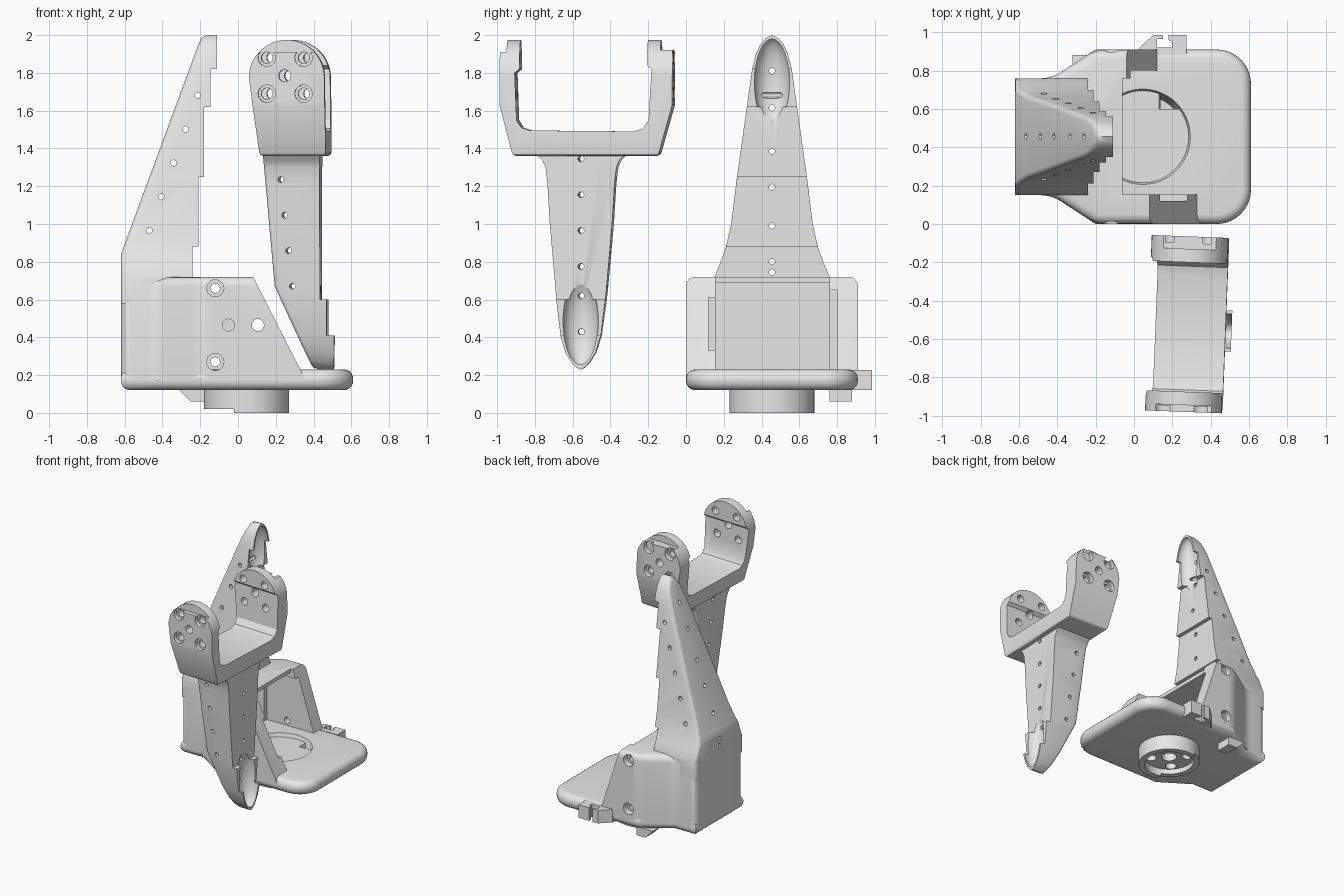
import bpy, bmesh, math
from mathutils import Matrix, Vector

if "Cube" in bpy.data.objects:
    bpy.data.objects.remove(bpy.data.objects["Cube"], do_unlink=True)

grey = bpy.data.materials.new("light_grey")
grey.use_nodes = True
grey.diffuse_color = (0.8, 0.8, 0.8, 1)
grey.node_tree.nodes["Principled BSDF"].inputs["Base Color"].default_value = (0.8, 0.8, 0.8, 1)


def make(name, bm):
    bmesh.ops.recalc_face_normals(bm, faces=bm.faces)
    mesh = bpy.data.meshes.new(name)
    bm.to_mesh(mesh)
    bm.free()
    mesh.materials.append(grey)
    obj = bpy.data.objects.new(name, mesh)
    bpy.context.collection.objects.link(obj)
    return obj


def prism(name, pts, axis, lo, hi):
    """Extrude a 2D outline along an axis."""
    place = {"X": lambda a, b, d: (d, a, b), "Y": lambda a, b, d: (a, d, b),
             "Z": lambda a, b, d: (a, b, d)}[axis]
    bm = bmesh.new()
    face = bm.faces.new([bm.verts.new(place(a, b, lo)) for a, b in pts])
    new = bmesh.ops.extrude_face_region(bm, geom=[face])["geom"]
    shift = Vector(place(0, 0, hi - lo))
    bmesh.ops.translate(bm, vec=shift, verts=[g for g in new if isinstance(g, bmesh.types.BMVert)])
    return make(name, bm)


def box(x0, x1, y0, y1, z0, z1):
    return prism("box", [(x0, y0), (x1, y0), (x1, y1), (x0, y1)], "Z", z0, z1)


def rod(name, axis, a, b, r, lo, hi, r_hi=None, n=32):
    """Cylinder or cone along an axis through (a, b)."""
    bm = bmesh.new()
    bmesh.ops.create_cone(bm, cap_ends=True, segments=n, radius1=r, radius2=r_hi or r, depth=hi - lo)
    mid = (lo + hi) / 2
    turn = {"X": Matrix.Rotation(math.pi / 2, 4, "Y"), "Y": Matrix.Rotation(-math.pi / 2, 4, "X"),
            "Z": Matrix()}[axis]
    pos = {"X": (mid, a, b), "Y": (a, mid, b), "Z": (a, b, mid)}[axis]
    bm.transform(Matrix.Translation(pos) @ turn)
    return make(name, bm)


def ellipsoid(pos, size):
    bm = bmesh.new()
    bmesh.ops.create_uvsphere(bm, u_segments=32, v_segments=20, radius=1)
    bm.transform(Matrix.Translation(pos) @ Matrix.Diagonal((*size, 1)))
    return make("scoop", bm)


def combine(obj, tool, op="DIFFERENCE"):
    """Apply a boolean and throw the tool away."""
    mod = obj.modifiers.new("cut", "BOOLEAN")
    mod.operation, mod.solver, mod.object = op, "EXACT", tool
    bpy.context.view_layer.objects.active = obj
    bpy.ops.object.modifier_apply(modifier=mod.name)
    bpy.data.objects.remove(tool, do_unlink=True)


def bevel(obj, rule, width, segments=3):
    """Round the edges whose two face normals satisfy the rule."""
    bm = bmesh.new()
    bm.from_mesh(obj.data)
    bm.normal_update()
    edges = []
    for e in bm.edges:
        if len(e.link_faces) == 2 and e.calc_face_angle(0) > 0.5:
            p, q = (f.normal for f in e.link_faces)
            if rule(p, q) or rule(q, p):
                edges.append(e)
    bmesh.ops.bevel(bm, geom=edges, offset=width, segments=segments, profile=0.5,
                    affect="EDGES", clamp_overlap=True)
    bm.to_mesh(obj.data)
    bm.free()


def mirrored(half, c):
    """Closed outline from (height, half width) pairs ending in a tip."""
    return [(c + w, z) for z, w in half] + [(c - w, z) for z, w in half[-2::-1]]


def arc(cx, cy, r, a0, a1, n=10):
    return [(cx + r * math.cos(math.radians(a0 + (a1 - a0) * i / n)),
             cy + r * math.sin(math.radians(a0 + (a1 - a0) * i / n))) for i in range(n + 1)]


MID = 0.455  # centre line of the fixed jaw
HUB = 0.045  # turntable centre

# Base plate with rounded rim and a tapered round pocket
back = [(-0.2, 0.91), (-0.43, 0.76), (-0.62, 0.76), (-0.62, 0.15), (-0.43, 0.15), (-0.2, 0)]
plate = prism("base_plate", back + arc(0.43, 0.18, 0.18, -90, 0) + arc(0.43, 0.73, 0.18, 0, 90), "Z", 0.12, 0.23)
bevel(plate, lambda p, q: abs(p.z) > 0.9 and abs(q.z) < 0.1, 0.05, 5)
combine(plate, rod("pocket", "Z", HUB, MID, 0.21, 0.1, 0.24, 0.252, 48))

# Turntable hub under the plate, with screw holes
hub = rod("turntable_hub", "Z", HUB, MID, 0.225, 0, 0.125, n=48)
combine(hub, rod("recess", "Z", HUB, MID, 0.18, -0.05, 0.06, n=48))
combine(hub, box(-0.4, -0.02, 0, 1, -0.1, 0.02))
combine(hub, rod("hole", "Z", HUB, MID, 0.055, -0.1, 0.2))
for sx in (-1, 1):
    for sy in (-1, 1):
        combine(hub, rod("hole", "Z", HUB + sx * 0.095, MID + sy * 0.095, 0.04, -0.1, 0.2))

# Motor housing: hollow, open at the front, sloped side walls
housing = prism("motor_housing", back + [(0.45, 0), (0.45, 0.91)], "Z", 0.17, 0.72)
bevel(housing, lambda p, q: abs(p.y) > 0.5 and (q.z > 0.9 or q.x < -0.3), 0.05, 4)
combine(housing, box(-0.38, 0.6, 0.155, 0.76, 0.2, 0.69))
combine(housing, box(-0.06, 0.6, 0.155, 0.76, 0.2, 0.9))
for top, foot, y0, y1 in ((0.044, 0.355, -0.1, 0.3), (-0.063, 0.136, 0.6, 1.0)):
    slope = [(top, 0.79), (0.6, 0.79), (0.6, 0.1), (foot + 0.02, 0.1), (foot, 0.18)]
    combine(housing, prism("slope", slope, "Y", y0, y1))
combine(housing, box(-0.3, 0.6, 0.12, 0.2, 0.33, 0.61))
combine(housing, box(-0.3, 0.6, 0.7, 0.8, 0.2, 0.65))
combine(housing, rod("cable_hole", "X", MID, 0.465, 0.097, -0.8, -0.2, n=48))
for z in (0.27, 0.66):
    for y in (0, 0.91):
        combine(housing, rod("bore", "Y", -0.12, z, 0.045, y - 0.05, y + 0.05))
    combine(housing, rod("hole", "Y", -0.12, z, 0.025, -0.1, 1))
for x in (-0.05, 0.105):
    combine(housing, rod("hole", "Y", x, 0.465, 0.032, -0.1, 0.3))

# Cable clips
hook = [(0.02, 0.88), (0.02, 0.91), (0.1, 0.985), (0.15, 0.985), (0.15, 0.965), (0.12, 0.965), (0.12, 0.92),
        (0.2, 0.92), (0.2, 0.95), (0.18, 0.96), (0.18, 0.985), (0.275, 0.985), (0.275, 0.88)]
prism("cable_clip", hook, "Z", 0.122, 0.228)
prism("lower_clip", [(-0.32, 0.13), (-0.25, 0.06), (-0.17, 0.06), (-0.17, 0.13)], "Y", 0.76, 0.88)


def finger(name, side, half, centre, scoop, side_holes, face_heights):
    """Stepped side outline crossed with a tapering front outline, then scooped and drilled."""
    obj = prism(name, side, "Y", centre - 0.5, centre + 0.5)
    combine(obj, prism("taper", mirrored(half, centre), "X", -1, 1), "INTERSECT")
    bevel(obj, lambda p, q: p.x < -0.5 and abs(q.y) > 0.3, 0.025)
    combine(obj, ellipsoid((scoop[0], centre, scoop[1]), (0.09, 0.095, 0.235)))
    for x, z in side_holes:
        combine(obj, rod("hole", "Y", x, z, 0.016, centre - 0.6, centre + 0.6, n=12))
    for z in face_heights:
        combine(obj, rod("hole", "X", centre, z, 0.016, -1, 1, n=12))
    return obj


# Fixed jaw finger rising from the housing
finger("fixed_finger",
       [(-0.62, 0.58), (-0.62, 0.84), (-0.21, 1.95), (-0.195, 1.985), (-0.165, 2), (-0.11, 2), (-0.11, 1.82),
        (-0.145, 1.82), (-0.145, 1.62), (-0.18, 1.62), (-0.18, 1.25), (-0.21, 1.25), (-0.21, 0.88),
        (-0.24, 0.88), (-0.24, 0.7), (-0.4, 0.7), (-0.4, 0.58)],
       [(0.5, 0.305), (0.72, 0.305), (0.79, 0.275), (0.88, 0.243), (1, 0.216), (1.25, 0.185), (1.62, 0.133),
        (1.82, 0.105), (1.9, 0.085), (1.95, 0.062), (1.985, 0.032), (2, 0)],
       MID, (-0.13, 1.75), [(-0.47 + 0.064 * i, 0.965 + 0.179 * i) for i in range(5)],
       (0.745, 0.8, 0.99, 1.195, 1.385, 1.615, 1.81))

# Moving jaw finger pointing down
AXIS = -0.55
stem = finger("moving_finger",
              [(0.137, 1.4), (0.2, 0.67), (0.385, 0.265), (0.4, 0.24), (0.43, 0.23), (0.51, 0.23), (0.51, 0.41),
               (0.475, 0.41), (0.475, 0.6), (0.44, 0.6), (0.44, 1.4)],
              [(1.4, 0.25), (1.365, 0.235), (1.34, 0.205), (1.3, 0.188), (1.22, 0.178), (1, 0.165), (0.6, 0.13),
               (0.41, 0.107), (0.32, 0.08), (0.27, 0.05), (0.24, 0.022), (0.23, 0)],
              AXIS, (0.49, 0.485), [(0.235 + 0.02 * i, 1.235 - 0.188 * i) for i in range(4)],
              (0.43, 0.62, 0.775, 0.965, 1.155, 1.345))

# Forked yoke at the top of the moving jaw
fork = [(-0.91, 1.36), (-0.98, 1.63), (-0.98, 1.91), (-0.945, 1.91), (-0.945, 1.98), (-0.875, 1.98),
        (-0.875, 1.82), (-0.9, 1.8), (-0.89, 1.55), (-0.865, 1.51), (-0.82, 1.495),
        (-0.27, 1.49), (-0.22, 1.505), (-0.19, 1.55), (-0.175, 1.82), (-0.2, 1.84), (-0.2, 1.98),
        (-0.13, 1.98), (-0.13, 1.92), (-0.065, 1.92), (-0.065, 1.63), (-0.14, 1.36)]
yoke = prism("yoke", fork, "X", -0.2, 0.8)
cheek = [(0.48, 1.36), (0.13, 1.36)] + arc(0.275, 1.775, 0.2, 180, 0, 24)
combine(yoke, prism("cheek", cheek, "Y", -1.2, 0.2), "INTERSECT")
bevel(yoke, lambda p, q: p.z < -0.9 and q.z > -0.6, 0.02)
combine(yoke, rod("hole", "Y", 0.265, 1.785, 0.032, -1.2, 0.2))
for x in (0.17, 0.365):
    for z in (1.69, 1.88):
        combine(yoke, rod("hole", "Y", x, z, 0.03, -1.2, 0.2))
        for y0, y1 in ((-1.1, -0.95), (-0.1, 0.1)):
            combine(yoke, rod("bore", "Y", x, z, 0.046, y0, y1))

# The moving jaw is turned slightly about the vertical
pivot = Matrix.Translation((0.28, -0.52, 0))
for obj in (stem, yoke):
    obj.data.transform(pivot @ Matrix.Rotation(math.radians(-2.2), 4, "Z") @ pivot.inverted())

# Smooth shading with sharp edges kept
for obj in bpy.context.collection.objects:
    if obj.type == "MESH" and grey.name in obj.data.materials:
        bpy.ops.object.select_all(action="DESELECT")
        obj.select_set(True)
        bpy.context.view_layer.objects.active = obj
        bpy.ops.object.shade_smooth_by_angle(angle=math.radians(30))
